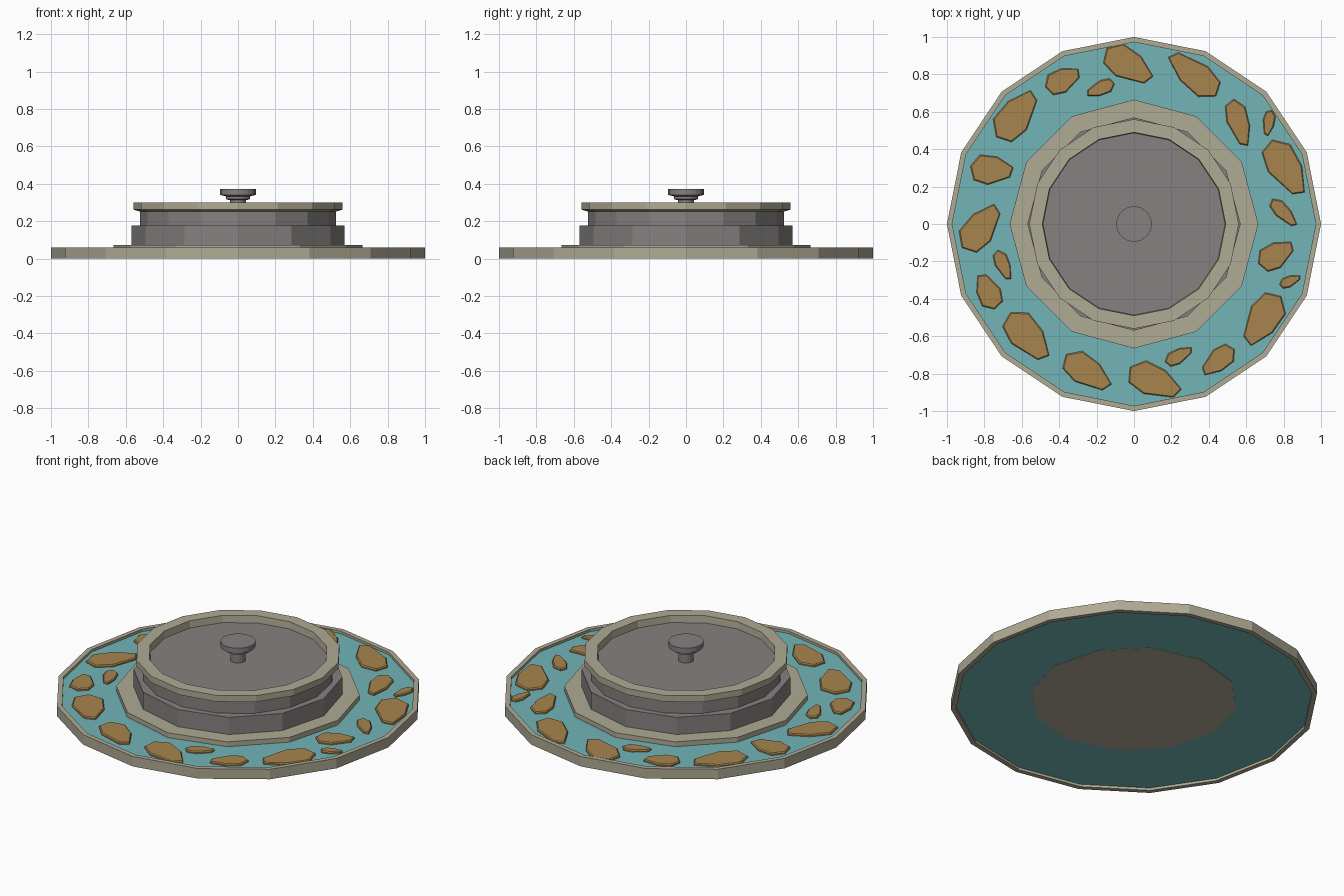
import bpy, bmesh, math, random
from mathutils import Matrix, Vector

if "Cube" in bpy.data.objects:
    bpy.data.objects.remove(bpy.data.objects["Cube"])

random.seed(3)


def material(name, rgb):
    m = bpy.data.materials.new(name)
    m.diffuse_color = (*rgb, 1)
    m.use_nodes = True
    m.node_tree.nodes["Principled BSDF"].inputs["Base Color"].default_value = m.diffuse_color
    return m


BEIGE = material("beige stone", (0.43, 0.405, 0.30))
GREY = material("warm grey metal", (0.24, 0.22, 0.22))
TEAL = material("teal", (0.17, 0.46, 0.47))
OCHRE = material("ochre rock", (0.39, 0.235, 0.075))


def finish(bm, name, mat):
    bmesh.ops.recalc_face_normals(bm, faces=bm.faces)
    me = bpy.data.meshes.new(name)
    bm.to_mesh(me)
    bm.free()
    me.materials.append(mat)
    ob = bpy.data.objects.new(name, me)
    bpy.context.collection.objects.link(ob)
    return ob


def lathe(name, profile, sides, mat, ring=False):
    """Spin (radius, z) points; ends are capped unless the profile is a closed ring."""
    bm = bmesh.new()
    loops = []
    for r, z in profile:
        loops.append([bm.verts.new((r * math.cos(math.tau * i / sides),
                                    r * math.sin(math.tau * i / sides), z))
                      for i in range(sides)])
    pairs = list(zip(loops, loops[1:]))
    if ring:
        pairs.append((loops[-1], loops[0]))
    else:
        bm.faces.new(loops[0])
        bm.faces.new(loops[-1])
    for a, b in pairs:
        for i in range(sides):
            j = (i + 1) % sides
            bm.faces.new((a[i], a[j], b[j], b[i]))
    return finish(bm, name, mat)


# Base: outer rim, teal disc, underside plate and flange
lathe("outer_rim", [(1, 0), (1, 0.06), (0.972, 0.06), (0.972, 0)], 16, BEIGE, ring=True)
lathe("teal_disc", [(0.973, 0.015), (0.973, 0.045)], 16, TEAL)
lathe("underside_plate", [(0.565, 0.0135), (0.565, 0.05)], 12, BEIGE)
lathe("flange", [(0.665, 0.04), (0.665, 0.074)], 12, BEIGE)

# Stepped drum and dished lid
lathe("lower_drum", [(0.57, 0.07), (0.57, 0.177)], 12, GREY)
lathe("upper_drum", [(0.525, 0.17), (0.525, 0.258)], 16, GREY)
lathe("dished_lid", [(0.53, 0.253), (0.56, 0.262), (0.56, 0.30),
                     (0.49, 0.30), (0.482, 0.20)], 16, BEIGE)

# Central knob on its stem
lathe("knob", [(0.083, 0.195), (0.083, 0.215), (0.065, 0.222), (0.042, 0.222),
               (0.042, 0.312), (0.065, 0.318), (0.065, 0.333),
               (0.095, 0.34), (0.095, 0.372)], 20, GREY)

# Ring of eight slightly tilted hexagonal bolts
for i in range(8):
    a = math.tau * i / 8
    b = lathe(f"bolt_{i + 1}", [(0.04, -0.01), (0.04, 0.035), (0.033, 0.042)], 6, GREY)
    b.location = (0.425 * math.cos(a), 0.425 * math.sin(a), 0.2)
    b.rotation_euler = (random.uniform(-0.15, 0.15), random.uniform(-0.15, 0.15), math.pi / 6)

# Flat rocks: x, y, length, width, direction of the narrow end in degrees
ROCKS = [
    (-.03, .85, .29, .17, -30), (.32, .80, .33, .16, 142), (-.38, .77, .20, .13, 30),
    (-.18, .725, .16, .08, 205), (-.63, .58, .31, .18, 55), (-.76, .29, .23, .16, 0),
    (-.82, -.02, .29, .17, 55), (-.70, -.22, .17, .08, -65), (-.78, -.36, .20, .13, 118),
    (-.57, -.60, .31, .18, -47), (-.25, -.79, .29, .16, -32), (.11, -.84, .30, .17, -22),
    (.24, -.705, .16, .08, 30), (.45, -.73, .21, .12, 222), (.69, -.51, .31, .18, 240),
    (.835, -.305, .12, .06, 25), (.76, -.165, .21, .14, 35), (.80, .06, .19, .08, -45),
    (.81, .30, .33, .18, -57), (.72, .54, .14, .065, 262), (.56, .54, .26, .12, -72),
]
OUTLINE = [(.5, .08), (.12, .44), (-.28, .5), (-.5, .12), (-.42, -.34), (-.1, -.5), (.42, -.25)]
for n, (x, y, length, width, deg) in enumerate(ROCKS):
    bm = bmesh.new()
    rot = Matrix.Rotation(math.radians(deg), 3, 'Z')
    rings = []
    for z, shrink in ((0.03, 0), (0.052, 0), (0.058, 0.012)):
        rings.append([bm.verts.new(Vector((x, y, z)) + rot @ Vector(
            (px * (length - shrink), py * (width - shrink), 0))) for px, py in OUTLINE])
    bm.faces.new(rings[0])
    bm.faces.new(rings[-1])
    k = len(OUTLINE)
    for a, b in zip(rings, rings[1:]):
        for i in range(k):
            bm.faces.new((a[i], a[(i + 1) % k], b[(i + 1) % k], b[i]))
    finish(bm, f"rock_{n + 1}", OCHRE)
